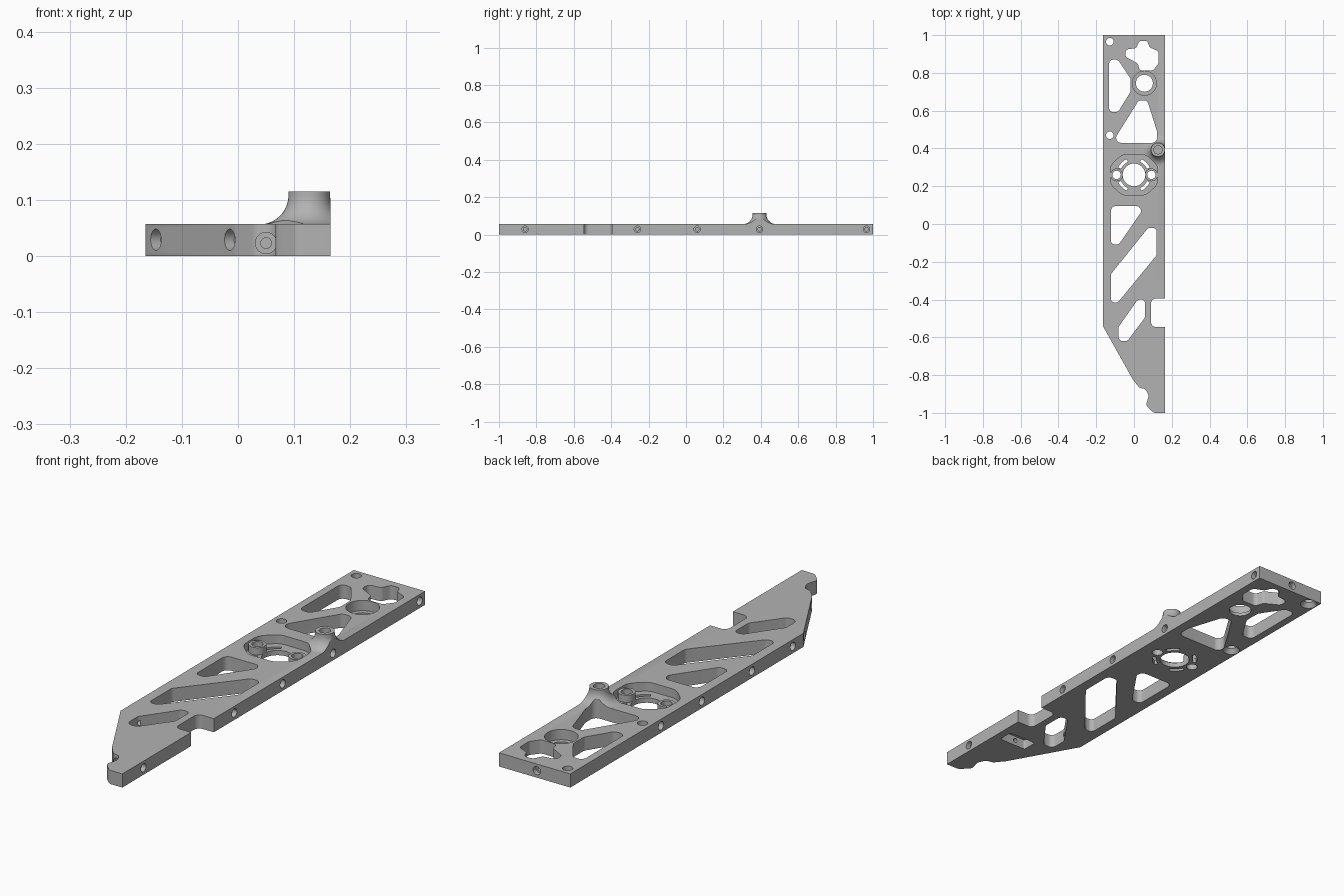
import bpy
import bmesh
from math import pi, sin, cos, radians, tan
from mathutils import Vector, Matrix

default = bpy.data.objects.get("Cube")
if default:
    bpy.data.objects.remove(default)

THICK, HALF = 0.057, 0.165
tools = []

metal = bpy.data.materials.new("plain grey metal")
metal.use_nodes = True
GREY = (0.45, 0.45, 0.45, 1)
metal.diffuse_color = GREY
metal.node_tree.nodes["Principled BSDF"].inputs["Base Color"].default_value = GREY


def make_object(name, bm):
    bmesh.ops.recalc_face_normals(bm, faces=bm.faces)
    mesh = bpy.data.meshes.new(name)
    bm.to_mesh(mesh)
    bm.free()
    mesh.materials.append(metal)
    obj = bpy.data.objects.new(name, mesh)
    bpy.context.collection.objects.link(obj)
    return obj


def rounded(points, radius, steps=6):
    """Replace each corner of a closed outline with a small arc."""
    pts = [Vector(p) for p in points]
    out = []
    for i, p in enumerate(pts):
        a, b = pts[i - 1] - p, pts[(i + 1) % len(pts)] - p
        half = a.angle(b) / 2
        reach = min(radius / tan(half), a.length * 0.48, b.length * 0.48)
        r = reach * tan(half)
        a.normalize()
        b.normalize()
        centre = p + (a + b).normalized() * (r / sin(half))
        start, end = p + a * reach - centre, p + b * reach - centre
        for k in range(steps + 1):
            out.append(centre + start.lerp(end, k / steps).normalized() * r)
    return out


def prism(name, points, z0, z1):
    bm = bmesh.new()
    face = bm.faces.new([bm.verts.new((p[0], p[1], z0)) for p in points])
    top = bmesh.ops.extrude_face_region(bm, geom=[face])["geom"]
    verts = [v for v in top if isinstance(v, bmesh.types.BMVert)]
    bmesh.ops.translate(bm, verts=verts, vec=(0, 0, z1 - z0))
    return make_object(name, bm)


def cylinder(name, base, direction, r, length, r2=None):
    bm = bmesh.new()
    d = Vector(direction).normalized()
    turn = Vector((0, 0, 1)).rotation_difference(d).to_matrix().to_4x4()
    place = Matrix.Translation(Vector(base) + d * length / 2) @ turn
    bmesh.ops.create_cone(bm, cap_ends=True, segments=32, radius1=r,
                          radius2=r if r2 is None else r2, depth=length, matrix=place)
    return make_object(name, bm)


def combine(tool, operation="DIFFERENCE"):
    tool.hide_render = True
    mod = plate.modifiers.new(tool.name, "BOOLEAN")
    mod.operation, mod.object, mod.solver = operation, tool, "EXACT"
    tools.append(tool)


def window(name, points, radius=0.025):
    combine(prism(name, rounded(points, radius), -0.1, 0.2))


def through_hole(name, x, y, r):
    combine(cylinder(name, (x, y, -0.1), (0, 0, 1), r, 0.3))


def edge_hole(name, point, inward, r=0.017, depth=0.1):
    p, d = Vector(point), Vector(inward).normalized()
    combine(cylinder(name + "_mouth", p - d * 0.02, d, r, 0.04))
    combine(cylinder(name + "_bore", p - d * 0.02, d, r * 0.55, depth))


# Main plate with hooked tip and side notch
notch = rounded([(0.3, -0.395), (0.09, -0.395), (0.09, -0.545), (0.3, -0.545)], 0.025)
tip = rounded([(HALF, -1), (0.105, -1), (0.063, -0.96), (0.078, -0.91), (0.062, -0.873),
               (0.03, -0.868), (-0.005, -0.825), (-HALF, -0.54), (-HALF, 1), (HALF, 1)], 0.025)
square = [(HALF, -1)] + tip[7:49] + [(-HALF, -0.54), (-HALF, 1), (HALF, 1)]
plate = prism("plate", square, 0, THICK)
combine(prism("notch_cutter", notch, -0.1, 0.2))

# Flared post standing on the edge, trimmed flush with the side
POST = (0.127, 0.393)
profile = [(0, 0.03), (0.09, 0.03)]
for i in range(11):
    t = i / 10 * pi / 2
    profile.append((0.037 + 0.053 * (1 - sin(t)), THICK - 0.001 + 0.052 * (1 - cos(t))))
profile += [(0.037, 0.115), (0, 0.115)]
bm = bmesh.new()
ring = [bm.verts.new((POST[0] + r, POST[1], z)) for r, z in profile]
edges = [bm.edges.new(pair) for pair in zip(ring, ring[1:])]
bmesh.ops.spin(bm, geom=ring + edges, cent=(*POST, 0), axis=(0, 0, 1),
               angle=2 * pi, steps=40, use_duplicate=False)
bmesh.ops.remove_doubles(bm, verts=bm.verts, dist=0.0001)
cut = bmesh.ops.bisect_plane(bm, geom=bm.verts[:] + bm.edges[:] + bm.faces[:],
                             plane_co=(HALF, 0, 0), plane_no=(1, 0, 0), clear_outer=True)
bmesh.ops.holes_fill(bm, edges=[e for e in bm.edges if e.is_boundary])
combine(make_object("post", bm), "UNION")
combine(cylinder("post_hole", (*POST, 0.062), (0, 0, 1), 0.022, 0.1))

# Lightening windows
window("clover_window", [(-0.045, 0.925), (0.01, 0.93), (0.03, 0.97), (0.07, 0.97),
                         (0.082, 0.935), (0.13, 0.915), (0.13, 0.85), (0.1, 0.812),
                         (0.03, 0.812), (0.02, 0.85), (-0.045, 0.885)], 0.02)
window("left_window", [(-0.132, 0.87), (-0.085, 0.87), (-0.018, 0.77),
                       (-0.018, 0.7), (-0.085, 0.592), (-0.132, 0.592)])
window("triangle_window", [(0.025, 0.655), (0.07, 0.655), (0.122, 0.49),
                           (0.122, 0.43), (-0.115, 0.43)])
window("upper_brace_window", [(-0.122, 0.095), (0.06, 0.095), (-0.08, -0.108), (-0.122, -0.108)])
window("middle_brace_window", [(-0.122, -0.265), (0.075, -0.02), (0.12, -0.02),
                               (0.12, -0.165), (-0.085, -0.415), (-0.122, -0.415)])
window("lower_brace_window", [(0.02, -0.4), (0.058, -0.4), (0.058, -0.495),
                              (-0.035, -0.62), (-0.082, -0.62), (-0.082, -0.545)])

# Motor recess with two raised screw collars, centre bore and arc slots
MY = 0.26
half_recess = [(0.125, -0.05), (0.125, 0.05), (0.062, 0.107)]
recess = half_recess + [(-0.062, 0.107), (-0.125, 0.05), (-0.125, -0.05),
                        (-0.062, -0.107), (0.062, -0.107)]
combine(prism("motor_recess", rounded([(x, y + MY) for x, y in recess], 0.06), 0.02, 0.2))
for side in (-1, 1):
    combine(cylinder("screw_collar", (side * 0.092, MY, 0.01), (0, 0, 1), 0.034, 0.04), "UNION")
    through_hole("screw_hole", side * 0.092, MY, 0.022)
through_hole("motor_bore", 0, MY, 0.06)
for quarter in range(4):
    span = [radians(quarter * 90 + 45 + a) for a in range(-20, 21, 5)]
    arc = [(0.092 * cos(a), MY + 0.092 * sin(a)) for a in span]
    arc += [(0.076 * cos(a), MY + 0.076 * sin(a)) for a in reversed(span)]
    combine(prism("arc_slot", arc, -0.1, 0.2))

# Bearing seat
through_hole("bearing_bore", 0.055, 0.745, 0.045)
combine(cylinder("bearing_seat", (0.055, 0.745, 0.014), (0, 0, 1), 0.064, 0.2))

# Screw holes countersunk from below
for y in (0.965, 0.47):
    through_hole("corner_hole", -0.128, y, 0.02)
    combine(cylinder("countersink", (-0.128, y, -0.002), (0, 0, 1), 0.036, 0.022, 0.019))

# Threaded holes around the edges
for y in (-0.86, -0.26, 0.06, 0.393, 0.965):
    edge_hole("left_edge_hole", (HALF, y, 0.029), (-1, 0, 0), depth=0.07)
for y in (0.4, 0.13, -0.2, -0.47):
    edge_hole("right_edge_hole", (-HALF, y, 0.029), (1, 0, 0), depth=0.06)
edge_hole("back_hole", (-0.01, 1, 0.029), (0, -1, 0), depth=0.08)
slope = Vector((0.285, 0.16, 0)).normalized()
for x, y in ((-0.146, -0.573), (-0.015, -0.808)):
    edge_hole("slope_hole", (x, y, 0.029), slope, 0.019)

# Underside pocket reached by the hole in the tip
combine(prism("pocket", rounded([(0.0, -0.70), (0.13, -0.70), (0.13, -0.635), (0.0, -0.635)], 0.008),
              -0.1, 0.042))
combine(cylinder("tip_hole", (0.05, -0.95, 0.023), (0, 1, 0), 0.0095, 0.28))
combine(cylinder("tip_hole_mouth", (0.05, -0.93, 0.023), (0, 1, 0), 0.019, 0.09))

# Bake the cuts and discard the tools
graph = bpy.context.evaluated_depsgraph_get()
baked = bpy.data.meshes.new_from_object(plate.evaluated_get(graph))
plate.modifiers.clear()
plate.data = baked
baked.materials.clear()
baked.materials.append(metal)
for poly in baked.polygons:
    poly.material_index = 0
for tool in tools:
    bpy.data.objects.remove(tool)
bpy.ops.object.select_all(action="DESELECT")
plate.select_set(True)
bpy.context.view_layer.objects.active = plate
bpy.ops.object.shade_smooth_by_angle(angle=radians(30))
